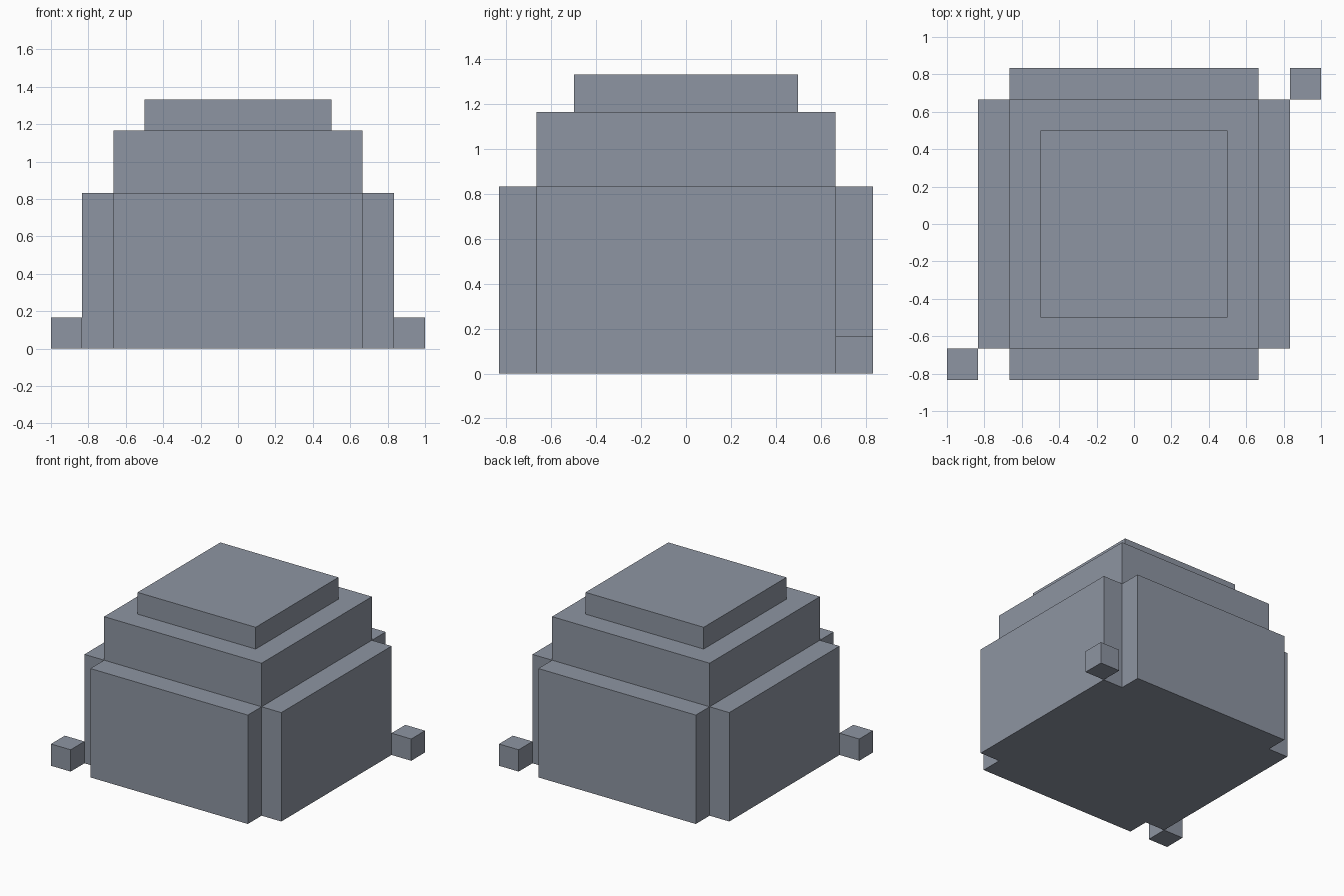
import bpy, bmesh
from mathutils import Matrix, Vector

if "Cube" in bpy.data.objects:
    bpy.data.objects.remove(bpy.data.objects["Cube"])

U = 1 / 6  # the model sits on a grid of one sixth

grey = bpy.data.materials.new("slate grey")
grey.diffuse_color = (0.27, 0.30, 0.36, 1)
grey.use_nodes = True
grey.node_tree.nodes["Principled BSDF"].inputs["Base Color"].default_value = grey.diffuse_color


def finish(name, bm):
    bmesh.ops.recalc_face_normals(bm, faces=bm.faces)
    mesh = bpy.data.meshes.new(name)
    bm.to_mesh(mesh)
    bm.free()
    mesh.materials.append(grey)
    obj = bpy.data.objects.new(name, mesh)
    bpy.context.collection.objects.link(obj)
    return obj


def box(size, centre):
    bm = bmesh.new()
    matrix = Matrix.Translation(centre) @ Matrix.Diagonal((*size, 1))
    bmesh.ops.create_cube(bm, size=1, matrix=matrix)
    return bm


def extrude(bm, face, distance):
    """Push one face out along its normal and return the new cap."""
    offset = face.normal * distance
    cap = bmesh.ops.extrude_discrete_faces(bm, faces=[face])["faces"][0]
    bmesh.ops.translate(bm, verts=cap.verts, vec=offset)
    cap.normal_update()
    return cap


# Stepped body: square core with a slab pushed out of each side
bm = box((8 * U, 8 * U, 5 * U), Vector((0, 0, 2.5 * U)))
bm.normal_update()
sides = [f for f in bm.faces if abs(f.normal.z) < 0.5]
top = next(f for f in bm.faces if f.normal.z > 0.5)
for side in sides:
    extrude(bm, side, U)

# Upper tier, then the narrower cap
top = extrude(bm, top, 2 * U)
bmesh.ops.inset_region(bm, faces=[top], thickness=U, use_even_offset=True)
top.normal_update()
extrude(bm, top, U)
finish("stepped_body", bm)

# Small cubes at two opposite corners
for name, s in (("back_right_cube", 1), ("front_left_cube", -1)):
    finish(name, box((U, U, U), Vector((s * 5.5 * U, s * 4.5 * U, U / 2))))
